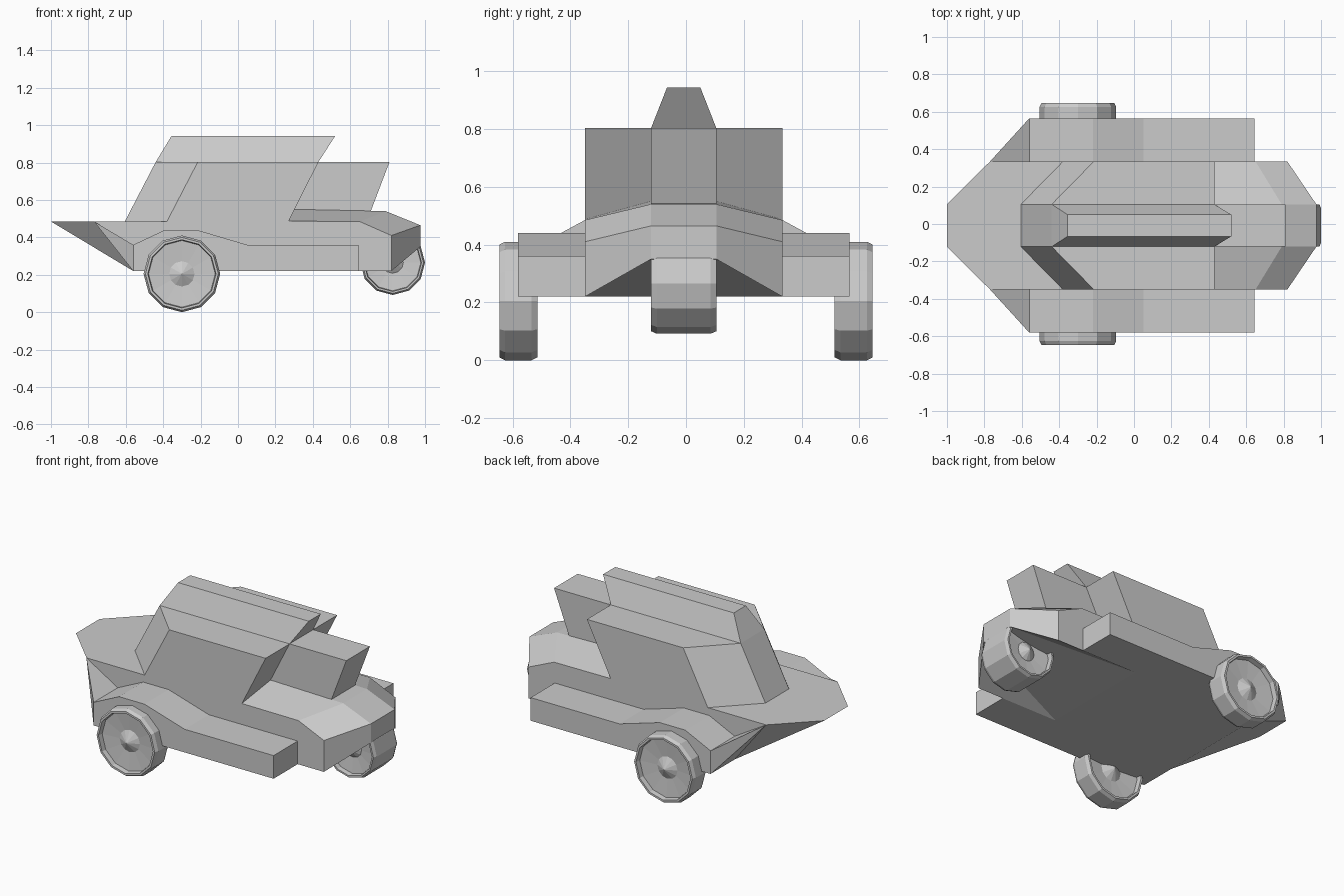
import bpy, bmesh, math

cube = bpy.data.objects.get("Cube")
if cube:
    bpy.data.objects.remove(cube, do_unlink=True)

grey = bpy.data.materials.new("plain_grey")
grey.use_nodes = True
colour = (0.6, 0.6, 0.6, 1)
grey.diffuse_color = colour
grey.node_tree.nodes["Principled BSDF"].inputs["Base Color"].default_value = colour

SHIFT = -0.008            # the body sits slightly off the wheel centre line
IN, MID, OUT = 0.113, 0.342, 0.573   # half widths: centre strip, cabin, pods


def finish(bm, name):
    bmesh.ops.recalc_face_normals(bm, faces=bm.faces)
    mesh = bpy.data.meshes.new(name)
    bm.to_mesh(mesh)
    bm.free()
    mesh.materials.append(grey)
    obj = bpy.data.objects.new(name, mesh)
    bpy.context.collection.objects.link(obj)
    return obj


def hull(name, points, sides=(1, -1)):
    """Convex block from points, mirrored across the centre plane."""
    bm = bmesh.new()
    for s in sides:
        for x, y, z in points:
            bm.verts.new((x, s * y + SHIFT, z))
    res = bmesh.ops.convex_hull(bm, input=bm.verts)
    loose = [v for v in res["geom_interior"] if isinstance(v, bmesh.types.BMVert)]
    bmesh.ops.delete(bm, geom=loose, context="VERTS")
    bmesh.ops.dissolve_limit(bm, angle_limit=math.radians(0.5),
                             verts=bm.verts, edges=bm.edges)
    return finish(bm, name)


def prism(name, profile, y0, y1):
    """Side profile extruded across the width."""
    bm = bmesh.new()
    face = bm.faces.new([bm.verts.new((x, y0 + SHIFT, z)) for x, z in profile])
    ext = bmesh.ops.extrude_face_region(bm, geom=[face])
    moved = [v for v in ext["geom"] if isinstance(v, bmesh.types.BMVert)]
    bmesh.ops.translate(bm, verts=moved, vec=(0, y1 - y0, 0))
    return finish(bm, name)


def shell(name, points, side_faces, spans):
    """Symmetric block: side faces are mirrored, spans bridge both sides."""
    bm = bmesh.new()
    left, right = ([bm.verts.new((x, s * y + SHIFT, z)) for x, y, z in points]
                   for s in (1, -1))
    for f in side_faces:
        for side in (left, right):
            bm.faces.new([side[i] for i in f])
    for a, b in spans:
        bm.faces.new((left[a], left[b], right[b], right[a]))
    return finish(bm, name)


def wheel(name, centre, radius, half):
    """Twelve sided wheel with bevelled tread, dished face and hub cone."""
    hub = min(0.04, half * 0.6)
    outer = [(0, half - 0.005), (0.33 * radius, half - hub),
             (0.87 * radius, half - 0.03), (0.89 * radius, half),
             (0.95 * radius, half), (radius, half - 0.02)]
    profile = outer + [(r, -d) for r, d in reversed(outer)]
    bm = bmesh.new()
    rings = []
    for r, d in profile:
        count = 12 if r else 1
        rings.append([bm.verts.new((centre[0] + r * math.cos(math.tau * i / 12),
                                    centre[1] + d,
                                    centre[2] + r * math.sin(math.tau * i / 12)))
                      for i in range(count)])
    for a, b in zip(rings, rings[1:]):
        for i in range(12):
            j = (i + 1) % 12
            if len(a) == 1:
                bm.faces.new((a[0], b[i], b[j]))
            elif len(b) == 1:
                bm.faces.new((a[i], a[j], b[0]))
            else:
                bm.faces.new((a[i], a[j], b[j], b[i]))
    return finish(bm, name)


# Hull: pointed nose, middle box
hull("nose", [(-1, IN, 0.485), (-0.77, MID, 0.485),
              (-0.56, MID, 0.485), (-0.56, MID, 0.22)])
hull("middle_body", [(x, MID, z) for x in (-0.56, 0.27) for z in (0.22, 0.485)])

# Tail: sloping deck with a rising hollow underneath
shell("tail",
      [(0.27, MID, 0.22), (0.27, MID, 0.487), (0.30, IN, 0.55),
       (0.65, MID, 0.485), (0.79, IN, 0.54), (0.82, MID, 0.41),
       (0.82, MID, 0.22), (0.975, IN, 0.465), (0.975, IN, 0.35)],
      [(0, 1, 3, 5, 6), (1, 2, 4, 3), (3, 4, 7, 5), (5, 7, 8, 6), (0, 6, 8)],
      [(0, 1), (1, 2), (2, 4), (4, 7), (7, 8), (8, 0)])

# Cabin, roof ridge and rear fairing
hull("cabin", [(-0.605, IN, 0.485), (-0.38, MID, 0.485), (0.27, MID, 0.485),
               (0.43, MID, 0.803), (-0.215, MID, 0.803), (-0.44, IN, 0.803)])
hull("roof_ridge", [(-0.44, IN, 0.803), (0.43, IN, 0.803),
                    (-0.355, 0.058, 0.943), (0.52, 0.058, 0.943)])
prism("rear_fairing", [(0.30, 0.545), (0.43, 0.803), (0.81, 0.803), (0.71, 0.54)],
      -IN, IN)

# Side pods and the sloping cheeks in front of them
pod = [(-0.56, 0.22), (-0.56, 0.36), (-0.39, 0.44), (-0.22, 0.44),
       (0.05, 0.36), (0.645, 0.36), (0.645, 0.22)]
cheek = [(-0.77, MID, 0.485), (-0.56, OUT, 0.36), (-0.56, OUT, 0.22),
         (-0.56, MID, 0.22), (-0.56, MID, 0.36)]
for label, s in (("left", 1), ("right", -1)):
    prism(label + "_pod", pod, s * MID, s * OUT)
    hull(label + "_cheek", cheek, sides=(s,))
    wheel(label + "_wheel", (-0.30, s * 0.58, 0.205), 0.205, 0.066)

wheel("rear_wheel", (0.827, SHIFT, 0.265), 0.173, IN)
